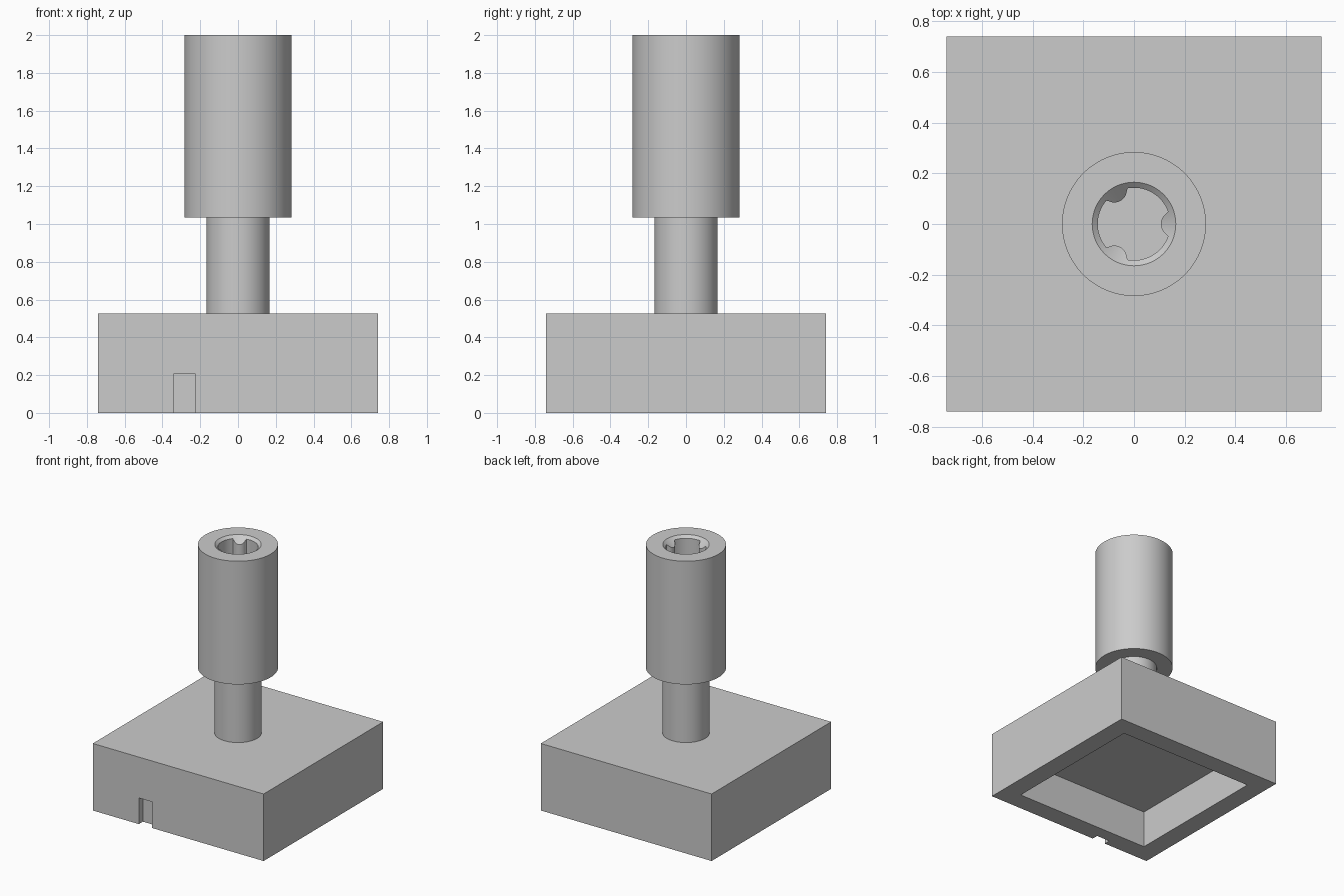
import bpy, math
from math import sin, cos, sqrt, tau

cube = bpy.data.objects.get("Cube")
if cube:
    bpy.data.objects.remove(cube, do_unlink=True)

grey = bpy.data.materials.new("plain_grey")
grey.use_nodes = True
grey.diffuse_color = (0.6, 0.6, 0.6, 1)
grey.node_tree.nodes["Principled BSDF"].inputs["Base Color"].default_value = grey.diffuse_color


def box(name, x, y, z):
    """Box from (min, max) ranges."""
    bpy.ops.mesh.primitive_cube_add(size=1, location=[sum(r) / 2 for r in (x, y, z)])
    ob = bpy.context.object
    ob.name = name
    ob.scale = [r[1] - r[0] for r in (x, y, z)]
    bpy.ops.object.transform_apply(location=True, scale=True)
    ob.data.materials.append(grey)
    return ob


def prism(name, rings):
    """Solid through stacked rings of (z, list of xy points)."""
    n = len(rings[0][1])
    verts = [(px, py, z) for z, pts in rings for px, py in pts]
    faces = [list(range(n))[::-1], [(len(rings) - 1) * n + i for i in range(n)]]
    for k in range(len(rings) - 1):
        for i in range(n):
            j = (i + 1) % n
            faces.append((k * n + i, k * n + j, (k + 1) * n + j, (k + 1) * n + i))
    me = bpy.data.meshes.new(name)
    me.from_pydata(verts, [], faces)
    ob = bpy.data.objects.new(name, me)
    bpy.context.collection.objects.link(ob)
    me.materials.append(grey)
    return ob


def outline(radius, n=96):
    """Closed outline; radius is a function of the angle."""
    return [(radius(tau * i / n) * cos(tau * i / n), radius(tau * i / n) * sin(tau * i / n))
            for i in range(n)]


def circle(r):
    return outline(lambda a: r)


def cut(target, cutter):
    cutter.hide_render = True
    mod = target.modifiers.new("cut", "BOOLEAN")
    mod.operation = "DIFFERENCE"
    mod.solver = "EXACT"
    mod.object = cutter
    bpy.context.view_layer.objects.active = target
    bpy.ops.object.modifier_apply(modifier=mod.name)
    bpy.data.objects.remove(cutter, do_unlink=True)


def smooth(ob):
    bpy.ops.object.select_all(action="DESELECT")
    ob.select_set(True)
    bpy.context.view_layer.objects.active = ob
    bpy.ops.object.shade_smooth_by_angle(angle=math.radians(30))


# Square base, hollow underneath, with a shallow notch at the front
W, H = 0.74, 0.525
base = box("base", (-W, W), (-W, W), (0, H))
cut(base, box("cavity_cutter", (-0.59, 0.59), (-0.59, 0.59), (-0.1, 0.293)))
cut(base, box("notch_cutter", (-0.342, -0.226), (-1, -W + 0.05), (-0.1, 0.205)))

# Neck and thicker head
neck = prism("neck", [(H, circle(0.167)), (1.035, circle(0.167))])
head = prism("head", [(1.035, circle(0.284)), (2, circle(0.284))])


# Socket in the head: round bore with three rounded ribs
def rib_bore(a, bore=0.143, centre=0.156, rib=0.05):
    a = (a + tau / 6) % (tau / 3) - tau / 6
    d = rib ** 2 - (centre * sin(a)) ** 2
    return bore if d < 0 else min(bore, centre * cos(a) - sqrt(d))


bore = outline(rib_bore, 180)
cut(head, prism("socket_cutter", [(1.5, bore), (2.1, bore)]))

# Chamfer around the socket mouth, slicing the rib tops too
cut(head, prism("chamfer_cutter", [(1.88, circle(0.03)), (2, circle(0.165)), (2.04, circle(0.21))]))

for part in (neck, head):
    smooth(part)
